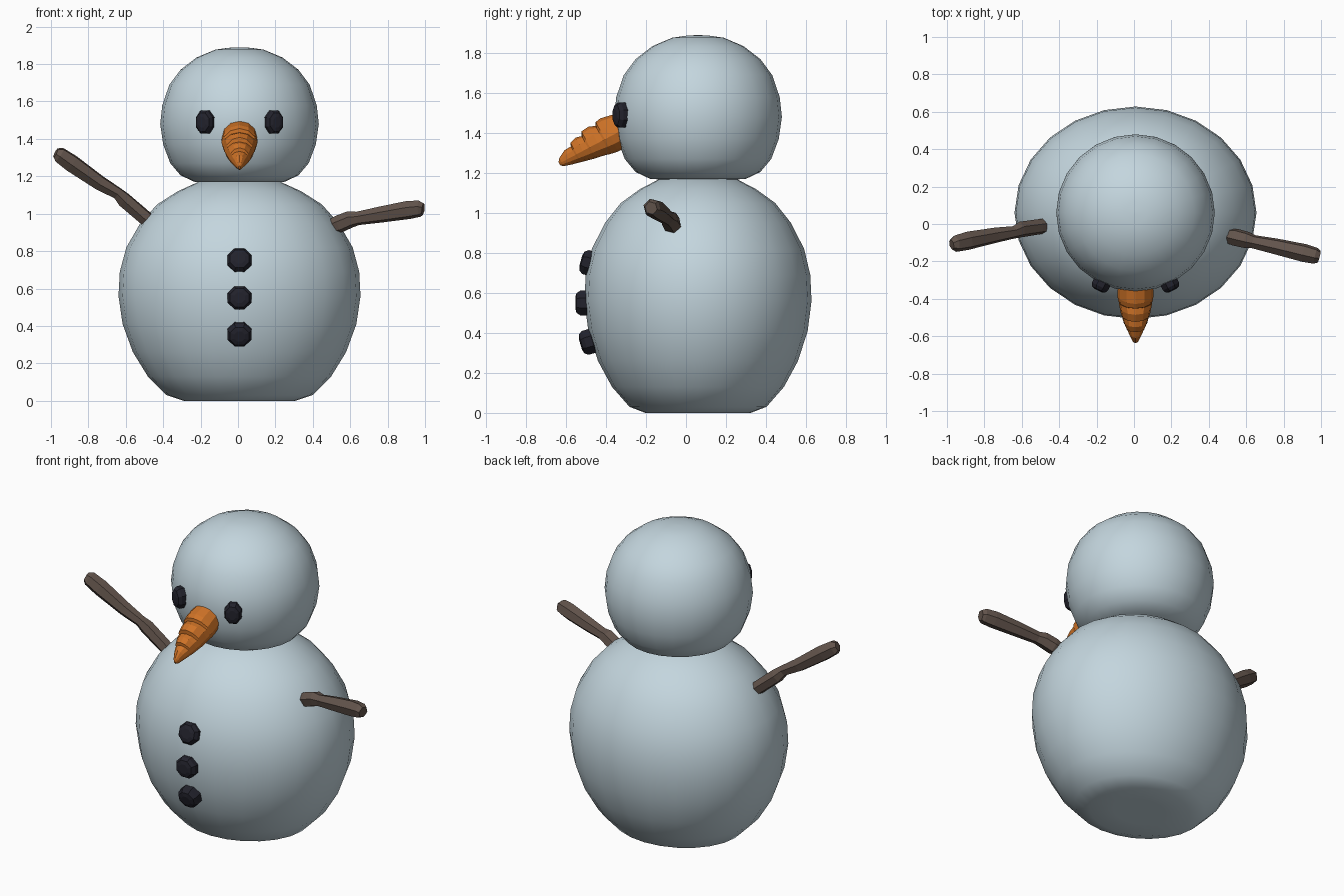
import bpy, bmesh, math
from mathutils import Vector, Matrix

cube = bpy.data.objects.get("Cube")
if cube:
    bpy.data.objects.remove(cube, do_unlink=True)


def material(name, rgb):
    m = bpy.data.materials.new(name)
    m.use_nodes = True
    m.diffuse_color = (*rgb, 1)
    m.node_tree.nodes["Principled BSDF"].inputs["Base Color"].default_value = (*rgb, 1)
    return m


SNOW = material("snow", (0.55, 0.67, 0.73))
COAL = material("coal", (0.016, 0.016, 0.025))
CARROT = material("carrot orange", (0.62, 0.17, 0.02))
WOOD = material("wood brown", (0.125, 0.09, 0.073))


def finish(name, bm, mat, smooth=False):
    bmesh.ops.recalc_face_normals(bm, faces=bm.faces[:])
    mesh = bpy.data.meshes.new(name)
    for f in bm.faces:
        f.smooth = smooth
    bm.to_mesh(mesh)
    bm.free()
    mesh.materials.append(mat)
    ob = bpy.data.objects.new(name, mesh)
    bpy.context.collection.objects.link(ob)
    return ob


def loft(name, rings, mat, smooth=False):
    """Skin a list of equal-length point rings and cap both ends."""
    bm = bmesh.new()
    loops = [[bm.verts.new(p) for p in ring] for ring in rings]
    n = len(loops[0])
    for a, b in zip(loops, loops[1:]):
        for i in range(n):
            j = (i + 1) % n
            bm.faces.new((a[i], a[j], b[j], b[i]))
    bm.faces.new(loops[0])
    bm.faces.new(loops[-1])
    return finish(name, bm, mat, smooth)


def circle(n, offset=0.0):
    return [(math.cos(a), math.sin(a)) for a in
            (math.tau * (i + offset) / n for i in range(n))]


def snowball(name, profile, squash):
    rings = [[(0.008 + r * c, 0.06 + r * squash * s, z) for c, s in circle(24)]
             for r, z in profile]
    return loft(name, rings, SNOW, True)


# Snow body and head
snowball("body", [(0.15, 0), (0.30, 0), (0.39, 0.03), (0.49, 0.13), (0.57, 0.26),
                  (0.625, 0.41), (0.647, 0.56), (0.64, 0.69), (0.605, 0.82),
                  (0.53, 0.95), (0.44, 1.05), (0.33, 1.12), (0.22, 1.17), (0.05, 1.19)], 0.878)
snowball("head", [(0.1, 1.165), (0.24, 1.17), (0.315, 1.205), (0.37, 1.27), (0.408, 1.37),
                  (0.424, 1.48), (0.413, 1.58), (0.375, 1.69), (0.315, 1.77),
                  (0.23, 1.835), (0.13, 1.877), (0.06, 1.887), (0.01, 1.89)], 0.99)


# Coal eyes and buttons: rounded octagonal pebbles facing along a normal
def pebble(name, centre, normal, width, height, depth):
    normal = Vector(normal).normalized()
    side = Vector((0, 0, 1)).cross(normal).normalized()
    up = normal.cross(side)
    rings = []
    for d, k in ((-1, 0.6), (-0.5, 1), (0.4, 1), (0.85, 0.8), (1, 0.45)):
        rings.append([Vector(centre) + normal * d * depth
                      + side * c * k * width + up * s * k * height
                      for c, s in circle(8, 0.5)])
    return loft(name, rings, COAL)


for name, sign in (("right_eye", -1), ("left_eye", 1)):
    pebble(name, (0.008 + sign * 0.183, -0.32, 1.49), (sign * 0.45, -0.9, 0), 0.052, 0.067, 0.04)
for name, y, z, tilt in (("top_button", -0.486, 0.75, 0.28),
                         ("middle_button", -0.512, 0.55, 0),
                         ("bottom_button", -0.488, 0.355, -0.3)):
    pebble(name, (0.008, y, z), (0, -1, tilt), 0.069, 0.067, 0.042)

# Carrot nose: drooping cone with stepped ridges along its upper side
base, tip = Vector((0.008, -0.30, 1.425)), Vector((0.008, -0.63, 1.25))
axis = (tip - base).normalized()
nose_up = Vector((1, 0, 0)).cross(axis)
if nose_up.z < 0:
    nose_up.negate()
rings = []
for t, wide, high, low in ((0, 0.093, 0.085, 0.085), (0.09, 0.096, 0.103, 0.085),
                           (0.12, 0.094, 0.098, 0.08), (0.13, 0.09, 0.08, 0.078),
                           (0.16, 0.086, 0.094, 0.07), (0.205, 0.078, 0.09, 0.062),
                           (0.215, 0.074, 0.068, 0.06), (0.245, 0.066, 0.076, 0.053),
                           (0.28, 0.054, 0.066, 0.045), (0.287, 0.05, 0.048, 0.043),
                           (0.325, 0.035, 0.046, 0.034), (0.365, 0.017, 0.024, 0.022),
                           (0.378, 0.006, 0.008, 0.01)):
    rings.append([base + axis * t + Vector((c * wide, 0, 0))
                  + nose_up * s * (high if s > 0 else low) for c, s in circle(12)])
loft("carrot_nose", rings, CARROT)


# Stick arms: knobbly six-sided branches
def branch(name, path):
    points = [Vector(p[:3]) for p in path]
    rings = []
    for i, p in enumerate(points):
        along = (points[min(i + 1, len(points) - 1)] - points[max(i - 1, 0)]).normalized()
        side = along.cross(Vector((0, 0, 1))).normalized()
        up = side.cross(along)
        rings.append([p + (side * c + up * s) * path[i][3] for c, s in circle(6, 0.25)])
    return loft(name, rings, WOOD)


branch("right_arm", [(-0.44, -0.005, 0.93, 0.04), (-0.51, -0.015, 0.99, 0.042),
                     (-0.61, -0.03, 1.075, 0.043), (-0.645, -0.045, 1.11, 0.034),
                     (-0.74, -0.06, 1.165, 0.042), (-0.89, -0.09, 1.27, 0.05),
                     (-0.955, -0.105, 1.315, 0.045), (-0.975, -0.11, 1.325, 0.028)])
branch("left_arm", [(0.49, -0.06, 0.93, 0.037), (0.54, -0.07, 0.945, 0.048),
                    (0.60, -0.085, 0.97, 0.046), (0.64, -0.095, 0.975, 0.037),
                    (0.76, -0.12, 0.995, 0.044), (0.91, -0.155, 1.02, 0.05),
                    (0.97, -0.17, 1.027, 0.045), (0.99, -0.175, 1.025, 0.033)])
